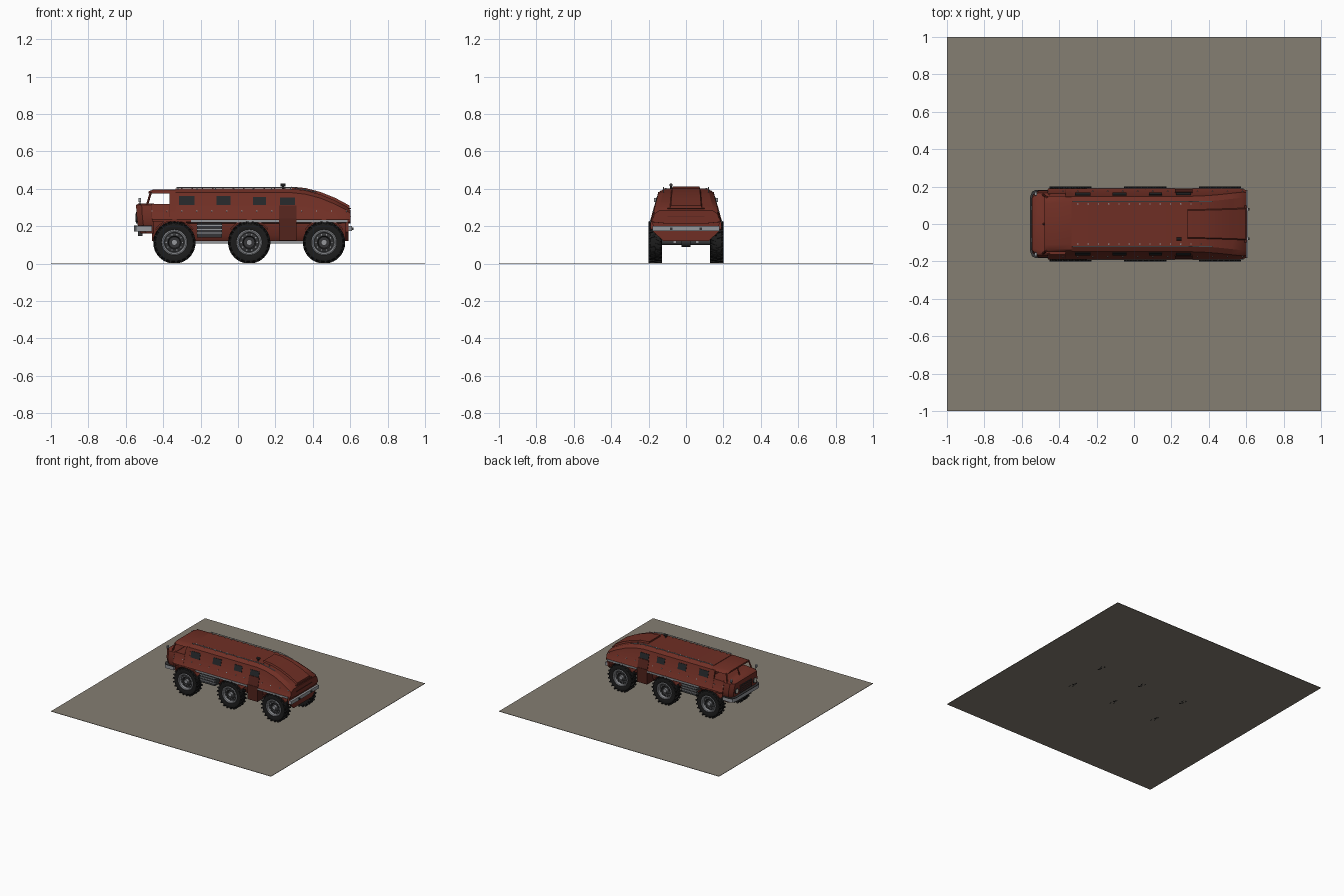
import bpy, bmesh, math
from mathutils import Vector, Matrix

if "Cube" in bpy.data.objects:
    bpy.data.objects.remove(bpy.data.objects["Cube"])


def mat(name, r, g, b):
    m = bpy.data.materials.new(name)
    m.diffuse_color = (r, g, b, 1)
    m.use_nodes = True
    m.node_tree.nodes["Principled BSDF"].inputs["Base Color"].default_value = m.diffuse_color
    return m


RED = mat("rust_red_paint", 0.16, 0.028, 0.018)
DARKRED = mat("dark_red_paint", 0.085, 0.017, 0.012)
TYRE = mat("black_rubber", 0.012, 0.012, 0.012)
GLASS = mat("dark_glass", 0.018, 0.02, 0.022)
STEEL = mat("grey_steel", 0.3, 0.31, 0.33)
IRON = mat("dark_iron", 0.035, 0.036, 0.038)
LAMP = mat("pale_lamp", 0.65, 0.63, 0.55)
EARTH = mat("dusty_ground", 0.235, 0.21, 0.17)


def finish(name, bm, m, angle=30):
    bmesh.ops.remove_doubles(bm, verts=bm.verts, dist=1e-5)
    bmesh.ops.recalc_face_normals(bm, faces=bm.faces)
    me = bpy.data.meshes.new(name)
    bm.to_mesh(me)
    bm.free()
    me.materials.append(m)
    me.polygons.foreach_set("use_smooth", [True] * len(me.polygons))
    me.set_sharp_from_angle(angle=math.radians(angle))
    o = bpy.data.objects.new(name, me)
    bpy.context.collection.objects.link(o)
    return o


def add_box(bm, x0, x1, y0, y1, z0, z1):
    c = Matrix.Translation(((x0 + x1) / 2, (y0 + y1) / 2, (z0 + z1) / 2))
    bmesh.ops.create_cube(bm, size=1, matrix=c @ Matrix.Diagonal((x1 - x0, y1 - y0, z1 - z0, 1)))


def boxes(name, m, dims, mirror=False):
    bm = bmesh.new()
    for x0, x1, y0, y1, z0, z1 in dims:
        add_box(bm, x0, x1, y0, y1, z0, z1)
        if mirror:
            add_box(bm, x0, x1, -y1, -y0, z0, z1)
    return finish(name, bm, m)


def add_rod(bm, p, q, r, n=10):
    p, q = Vector(p), Vector(q)
    rot = (q - p).to_track_quat('Z', 'Y').to_matrix().to_4x4()
    bmesh.ops.create_cone(bm, cap_ends=True, segments=n, radius1=r, radius2=r, depth=(q - p).length,
                          matrix=Matrix.Translation((p + q) / 2) @ rot)


def rods(name, m, items, n=10):
    bm = bmesh.new()
    for p, q, r in items:
        add_rod(bm, p, q, r, n)
    return finish(name, bm, m)


def loft(name, rings, m, closed=False):
    bm = bmesh.new()
    vs = [[bm.verts.new(p) for p in ring] for ring in rings]
    n = len(vs[0])
    for a, b in zip(vs, vs[1:] + (vs[:1] if closed else [])):
        for i in range(n):
            bm.faces.new((a[i], a[(i + 1) % n], b[(i + 1) % n], b[i]))
    if not closed:
        bm.faces.new(vs[0])
        bm.faces.new(vs[-1])
    return finish(name, bm, m)


def section(x, half):
    """Symmetric cross-section at x from (y, z) points of one side."""
    return [(x, y, z) for y, z in half] + [(x, -y, z) for y, z in reversed(half)]


def wall(z):
    return 0.183 - (z - 0.245) * 0.264


def side_panels(name, m, spans, off=0.003, thick=0.008):
    """Plates lying on both sloping side walls."""
    bm = bmesh.new()
    for x0, x1, z0, z1 in spans:
        for s in (1, -1):
            v = [bm.verts.new((x, s * (wall(z) + o), z)) for o in (off - thick, off)
                 for x, z in ((x0, z0), (x1, z0), (x1, z1), (x0, z1))]
            for f in ((0, 1, 2, 3), (4, 5, 6, 7), (0, 1, 5, 4), (1, 2, 6, 5), (2, 3, 7, 6), (3, 0, 4, 7)):
                bm.faces.new([v[i] for i in f])
    return finish(name, bm, m)


# ground sheet the vehicle stands on
boxes("ground_sheet", EARTH, [(-1, 1, -1, 1, 0.001, 0.004)])

# main hull with sloping tail
def hull_half(zt, k=1):
    e = zt - 0.02
    return [(y * k, z) for y, z in ((wall(e) - 0.03, zt), (wall(e), e), (0.183, 0.245),
                                    (0.19, 0.236), (0.19, 0.222), (0.12, 0.215))]

loft("main_hull", [section(x, hull_half(zt, k)) for x, zt, k in (
    (-0.335, 0.40, 1), (0.28, 0.40, 1), (0.36, 0.391, 1), (0.44, 0.37, 1),
    (0.52, 0.337, 1), (0.58, 0.306, 0.99), (0.602, 0.285, 0.95))], RED)
loft("tail_hump", [section(x, [(w, z), (w + 0.012, z - 0.03)]) for x, z, w in (
    (0.285, 0.411, 0.072), (0.36, 0.404, 0.073), (0.44, 0.383, 0.075),
    (0.52, 0.351, 0.078), (0.595, 0.311, 0.08))], RED)
loft("lower_hull", [section(x, [(0.125, 0.225), (0.12, 0.15), (0.10, 0.12)])
                    for x in (-0.46, 0.58)], RED)
loft("tail_skirt", [section(x, [(0.18, 0.24), (0.175, 0.17), (0.12, 0.12)])
                    for x in (0.576, 0.592)], RED)
boxes("tail_panel", DARKRED, [(0.595, 0.605, -0.10, 0.10, 0.248, 0.252),
                              (0.59, 0.604, -0.10, 0.10, 0.293, 0.297)])

# cab: nose, side sills, roof, pillars around open windows
loft("cab_nose", [[(-0.45, w, z), (xf + 0.03, w, z), (xf, w - 0.025, z), (xf, -w + 0.025, z),
                   (xf + 0.03, -w, z), (-0.45, -w, z)] for z, xf, w in (
    (0.16, -0.52, 0.15), (0.20, -0.535, 0.168), (0.245, -0.541, 0.18), (0.312, -0.545, 0.165),
    (0.32, -0.535, 0.155))], RED)
loft("cab_sill", [section(x, [(wall(0.318), 0.318), (0.183, 0.245), (0.19, 0.236), (0.19, 0.224)])
                  for x in (-0.46, -0.33)], RED)
loft("cab_roof", [section(x, [(0.11, zt), (0.137, zt - 0.008), (wall(0.374), 0.374)])
                  for x, zt in ((-0.478, 0.386), (-0.455, 0.395), (-0.33, 0.397))], RED)
pill = [((-0.486, s * 0.157, 0.315), (-0.466, s * 0.143, 0.38), 0.006) for s in (1, -1)]
rods("cab_pillars", RED, pill + [((-0.486, 0, 0.315), (-0.466, 0, 0.38), 0.005)], 8)
side_panels("cab_rear_pillars", RED, [(-0.367, -0.325, 0.315, 0.38)], 0.001, 0.012)
side_panels("door_seams", DARKRED, [(-0.463, -0.46, 0.25, 0.318), (-0.37, -0.367, 0.25, 0.318)], 0.0015)

# side windows, entry door, stripe and sills
side_panels("side_windows", GLASS, [(-0.315, -0.232, 0.312, 0.36), (-0.115, -0.04, 0.312, 0.36),
                                    (0.08, 0.15, 0.312, 0.356), (0.225, 0.305, 0.312, 0.354)])
side_panels("entry_door_upper", DARKRED, [(0.22, 0.312, 0.24, 0.31)], 0.004)
boxes("entry_door_lower", DARKRED, [(0.22, 0.312, 0.10, 0.191, 0.122, 0.242)], True)
boxes("side_stripe", STEEL, [(-0.25, 0.218, 0.185, 0.193, 0.22, 0.234),
                             (0.314, 0.585, 0.185, 0.193, 0.22, 0.234)], True)

# rivets along the walls and roof, with roof rails
bm = bmesh.new()
for s in (1, -1):
    for i in range(14):
        x = -0.46 + i * 0.08
        if not 0.2 < x < 0.33:
            add_rod(bm, (x, s * (wall(0.28) - 0.002), 0.28), (x, s * (wall(0.28) + 0.004), 0.281), 0.004, 6)
    for i in range(13):
        add_rod(bm, (-0.3 + i * 0.055, s * 0.107, 0.396), (-0.3 + i * 0.055, s * 0.107, 0.404), 0.004, 6)
finish("rivets", bm, STEEL)
rails = []
for s in (1, -1):
    rails += [((-0.33, s * 0.12, 0.406), (0.30, s * 0.12, 0.406), 0.003),
              ((0.30, s * 0.12, 0.406), (0.42, s * 0.12, 0.382), 0.003)]
    rails += [((-0.32 + i * 0.1, s * 0.12, 0.39), (-0.32 + i * 0.1, s * 0.12, 0.406), 0.003) for i in range(7)]
rods("roof_rails", STEEL, rails, 6)
rods("roof_lamp", IRON, [((0.24, -0.08, 0.398), (0.24, -0.08, 0.418), 0.005),
                         ((0.228, -0.08, 0.42), (0.254, -0.08, 0.42), 0.009)])

# wheel arches
for i, cx in enumerate((-0.34, 0.06, 0.46)):
    for s in (1, -1):
        rings = []
        for k in range(13):
            a = math.radians(35 + k * 110 / 12)
            rings.append([(cx + r * math.cos(a), s * y, 0.113 + r * math.sin(a))
                          for r, y in ((0.117, 0.12), (0.117, 0.19), (0.125, 0.19), (0.125, 0.12))])
        loft("wheel_arch", rings, RED)

# side steps and tanks between first and second axle
boxes("side_tank", IRON, [(-0.22, -0.085, 0.11, 0.178, 0.14, 0.218)], True)
boxes("tank_bars", STEEL, [(-0.222, -0.083, 0.17, 0.184, z, z + 0.006) for z in (0.16, 0.18, 0.2)], True)

# bumpers, bent strip at the front
path = [(-0.46, 0.182), (-0.525, 0.182), (-0.545, 0.172), (-0.556, 0.145)]
inner = [(-0.46, 0.160), (-0.515, 0.160), (-0.528, 0.155), (-0.535, 0.135)]
full = list(zip(path, inner))
full += [((a[0], -a[1]), (b[0], -b[1])) for a, b in reversed(full)]
for nm, m, z0, z1 in (("front_bumper", STEEL, 0.172, 0.198), ("bumper_tread", IRON, 0.198, 0.203)):
    loft(nm, [[(*a, z0), (*a, z1), (*b, z1), (*b, z0)] for a, b in full], m)
boxes("rear_bumper", STEEL, [(0.59, 0.61, -0.178, 0.178, 0.173, 0.2)])
boxes("tow_hooks", IRON, [(-0.535, -0.51, 0.07, 0.085, 0.148, 0.175), (0.60, 0.617, 0.073, 0.085, 0.18, 0.192)], True)

# grille, headlamps, mirrors
boxes("grille", IRON, [(-0.546, -0.53, -0.075, 0.075, 0.215, 0.275)])
boxes("grille_bars", DARKRED, [(-0.549, -0.535, -0.075, 0.075, z, z + 0.006) for z in (0.228, 0.244, 0.26)])
rods("headlamp_rims", IRON, [((-0.53, s * 0.118, 0.245), (-0.547, s * 0.118, 0.245), 0.022) for s in (1, -1)], 16)
rods("headlamps", LAMP, [((-0.53, s * 0.118, 0.245), (-0.549, s * 0.118, 0.245), 0.017) for s in (1, -1)], 16)
rods("mirror_posts", IRON, [((-0.525, s * 0.152, 0.31), (-0.525, s * 0.162, 0.34), 0.003) for s in (1, -1)], 6)
boxes("mirrors", STEEL, [(-0.531, -0.519, 0.152, 0.172, 0.33, 0.35)], True)

# chassis, axles and differentials
boxes("chassis_rails", STEEL, [(-0.44, 0.57, 0.05, 0.07, 0.108, 0.125)], True)
rods("axles", IRON, [((x, -0.15, 0.113), (x, 0.15, 0.113), 0.014) for x in (-0.34, 0.06, 0.46)]
     + [((x, -0.025, 0.118), (x, 0.025, 0.118), 0.03) for x in (-0.34, 0.06, 0.46)], 14)


# wheels: turned tyre, tread blocks, rim and hub
def lathe(name, prof, m, closed, n=40):
    bm = bmesh.new()
    vs = [[bm.verts.new((r * math.cos(k * math.tau / n), y, r * math.sin(k * math.tau / n)))
           for r, y in prof] for k in range(n)]
    for a, b in zip(vs, vs[1:] + vs[:1]):
        for i in range(len(prof) - (0 if closed else 1)):
            j = (i + 1) % len(prof)
            bm.faces.new((a[i], a[j], b[j], b[i]))
    return finish(name, bm, m)


tyre = lathe("tyre", [(0.066, -0.03), (0.085, -0.036), (0.1, -0.033), (0.106, -0.026), (0.106, 0.026),
                      (0.1, 0.033), (0.085, 0.036), (0.066, 0.03)], TYRE, True)
rim = lathe("rim", [(0.068, -0.03), (0.068, 0.031), (0.062, 0.034), (0.055, 0.031), (0.052, 0.014),
                    (0.052, -0.03)], STEEL, True)
disc = lathe("wheel_disc", [(0.054, -0.02), (0.054, 0.012), (0.035, 0.018), (0.03, 0.006),
                            (0.004, 0.006), (0.004, -0.02)], IRON, True, 24)
bm = bmesh.new()
add_rod(bm, (0, 0, 0), (0, 0.026, 0), 0.016, 16)
for k in range(10):
    a = k * math.tau / 10
    add_rod(bm, (0.043 * math.cos(a), 0.01, 0.043 * math.sin(a)), (0.043 * math.cos(a), 0.02, 0.043 * math.sin(a)), 0.004, 6)
hub = finish("hub_and_bolts", bm, STEEL)
bm = bmesh.new()
for k in range(44):
    s = 1 if k % 2 else -1
    m4 = (Matrix.Rotation(k * math.tau / 44, 4, 'Y') @ Matrix.Translation((0, s * 0.018, 0.106))
          @ Matrix.Rotation(s * 0.35, 4, 'Z') @ Matrix.Diagonal((0.011, 0.036, 0.0138, 1)))
    bmesh.ops.create_cube(bm, size=1, matrix=m4)
tread = finish("tread_blocks", bm, TYRE)
parts = (tyre, rim, disc, hub, tread)
for x in (-0.34, 0.06, 0.46):
    for s in (1, -1):
        for p in parts:
            o = p.copy()
            o.location = (x, s * 0.165, 0.113)
            o.rotation_euler = (0, 0, 0 if s > 0 else math.pi)
            bpy.context.collection.objects.link(o)
for p in parts:
    bpy.data.objects.remove(p)
